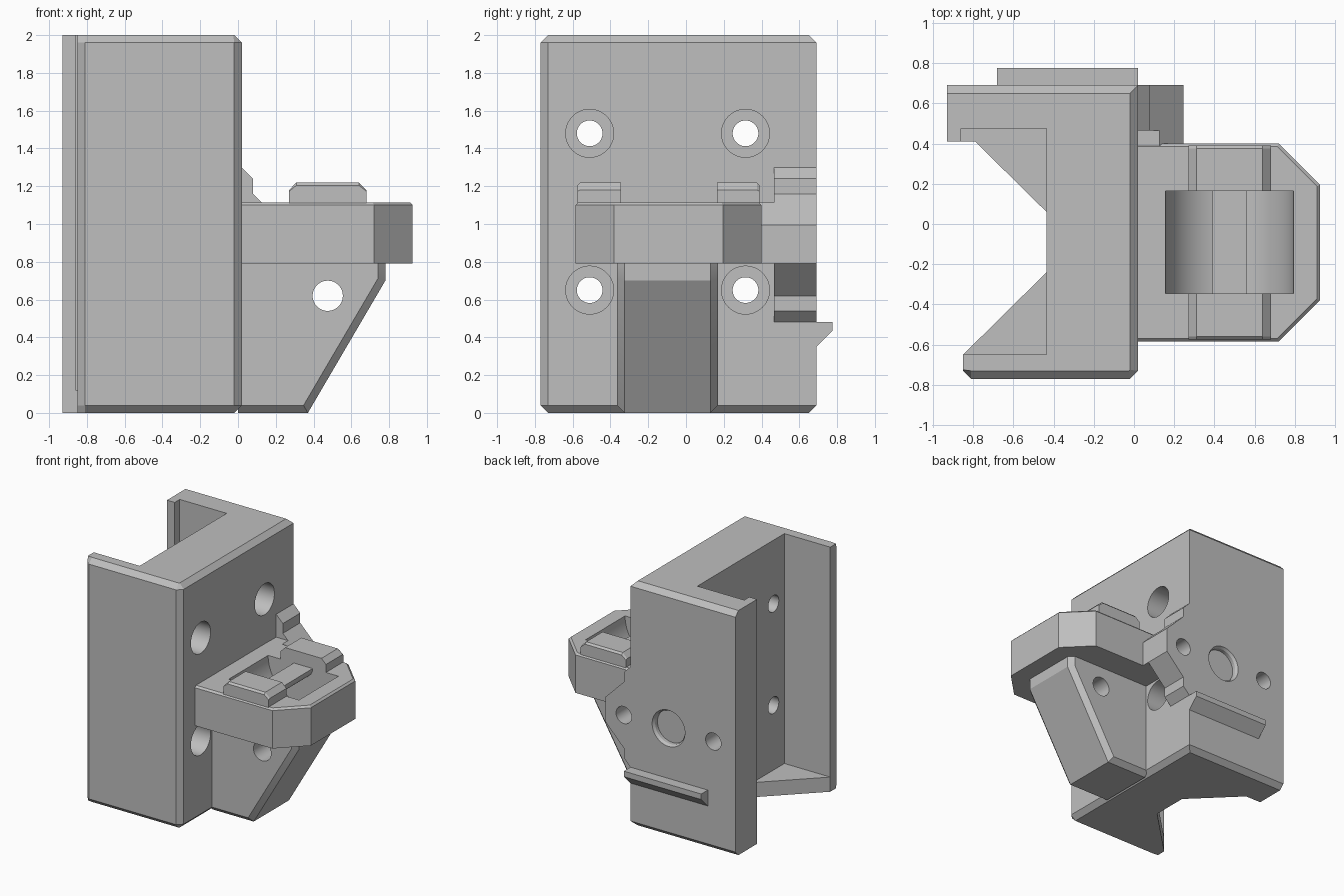
import bpy, bmesh, math
from mathutils import Vector

cube = bpy.data.objects.get("Cube")
if cube:
    bpy.data.objects.remove(cube, do_unlink=True)

grey = bpy.data.materials.new("plain grey")
grey.use_nodes = True
GREY = (0.52, 0.52, 0.52, 1)
grey.diffuse_color = GREY
grey.node_tree.nodes["Principled BSDF"].inputs["Base Color"].default_value = GREY

# maps (profile u, profile v, level) to x, y, z for each extrusion axis
PLACE = {
    "x": lambda u, v, w: (w, u, v),
    "y": lambda u, v, w: (u, w, v),
    "z": lambda u, v, w: (u, v, w),
}


def loft(name, axis, rings):
    """Solid through a list of (level, profile) rings with equal point counts."""
    bm = bmesh.new()
    loops = [[bm.verts.new(PLACE[axis](u, v, w)) for u, v in pts] for w, pts in rings]
    n = len(loops[0])
    bm.faces.new(loops[0])
    bm.faces.new(loops[-1])
    for a, b in zip(loops, loops[1:]):
        for i in range(n):
            j = (i + 1) % n
            bm.faces.new((a[i], a[j], b[j], b[i]))
    bmesh.ops.recalc_face_normals(bm, faces=bm.faces)
    mesh = bpy.data.meshes.new(name)
    bm.to_mesh(mesh)
    bm.free()
    mesh.materials.append(grey)
    obj = bpy.data.objects.new(name, mesh)
    bpy.context.collection.objects.link(obj)
    return obj


def prism(name, axis, lo, hi, pts):
    return loft(name, axis, [(lo, pts), (hi, pts)])


def arc(u, v, r, start, end, n):
    angles = [math.radians(start + (end - start) * i / n) for i in range(n + 1)]
    return [(u + r * math.cos(a), v + r * math.sin(a)) for a in angles]


def rod(axis, u, v, r, lo, hi):
    return prism("cutter", axis, lo, hi, arc(u, v, r, 0, 360, 48)[:-1])


def cut(targets, cutter):
    cutter.hide_render = True
    for obj in targets:
        mod = obj.modifiers.new("cut", "BOOLEAN")
        mod.operation = "DIFFERENCE"
        mod.solver = "EXACT"
        mod.object = cutter
        bpy.context.view_layer.objects.active = obj
        bpy.ops.object.modifier_apply(modifier=mod.name)
    bpy.data.objects.remove(cutter, do_unlink=True)


# channel body with chamfered outer edges
full = [(-.93, .69), (-.93, .2), (-.85, .2), (-.85, -.73), (-.81, -.77),
        (-.02, -.77), (.02, -.73), (.02, .69)]
inset = [(-.93, .65), (-.93, .2), (-.85, .2), (-.85, -.725), (-.81, -.73),
         (-.025, -.73), (-.02, -.725), (-.02, .65)]
body = loft("channel_body", "z", [(0, inset), (.04, full), (1.96, full), (2, inset)])

# deep pocket with a lip, and the splayed opening through its floor
cut([body], prism("cutter", "z", .12, 2.1, [
    (-1, -.65), (-.435, -.65), (-.435, .475), (-.86, .475), (-.86, .41), (-1, .41)]))
cut([body], prism("cutter", "z", -.1, .2, [
    (-1, -.65), (-.85, -.65), (-.435, -.24), (-.435, .06), (-.79, .41), (-1, .41)]))

# counterbored mounting holes
for y in (-.51, .315):
    for z in (.65, 1.48):
        cut([body], rod("x", y, z, .068, -.6, .1))
        cut([body], rod("x", y, z, .127, -.25, .1))


# platform with clipped corners
def platform_outline(d):
    return [(0, -.585 + d), (.72 - d / 2, -.585 + d), (.925 - d, -.38 + d / 2),
            (.925 - d, .195 - d / 2), (.72 - d / 2, .4 - d), (0, .4 - d)]


platform = loft("platform", "z", [(.79, platform_outline(0)), (1.1, platform_outline(0)),
                                  (1.115, platform_outline(.015))])


# raised ridges at both ends of the platform
def ridge_profile(d):
    return [(.27, 1.05), (.27, 1.18 - d / 2), (.31, 1.22 - d), (.64, 1.22 - d),
            (.68, 1.18 - d / 2), (.68, 1.05)]


for name, outer, step, inner in (("front_ridge", -.575, .015, -.345),
                                 ("back_ridge", .39, -.015, .165)):
    loft(name, "y", [(outer, ridge_profile(.015)), (outer + step, ridge_profile(0)),
                     (inner, ridge_profile(0))])

# tapered support below the platform
side = [(0, .04), (.347, .04), (.74, .71), (.74, .8), (0, .8)]
middle = [(0, 0), (.37, 0), (.78, .7), (.78, .8), (0, .8)]
support = loft("support", "y", [(-.365, side), (-.325, middle), (.13, middle), (.17, side)])
cut([support], rod("y", .475, .62, .08, -1, 1))

# curved strap channel around a central saddle
strap = arc(.475, 1.115, .318, 180, 360, 40) + arc(.475, 1.115, .085, 360, 180, 24)
strap = [(.157, 1.3)] + strap[:41] + [(.793, 1.3), (.56, 1.3)] + strap[41:] + [(.39, 1.3)]
cut([platform, support], prism("cutter", "y", -.345, .165, strap))

# side ear and its link to the platform
ear = prism("ear", "y", .465, .69, [
    (0, 1.32), (.08, 1.24), (.08, 1.16), (.245, .995), (.245, .79), (.08, .62),
    (.08, .54), (0, .46)])
prism("ear_link", "y", .38, .47, [
    (0, 1.113), (.127, 1.113), (.245, .995), (.245, .79), (0, .79)])

# screw holes and round recess in the back wall
for x in (.08, -.73):
    cut([body, ear], rod("y", x, .89, .07, .5, .8))
cut([body], rod("y", -.325, .89, .135, .64, .8))
cut([body], loft("cutter", "y", [
    (.67, arc(-.325, .89, .135, 0, 360, 48)[:-1]),
    (.70, arc(-.325, .89, .155, 0, 360, 48)[:-1])]))

# hooked rail on the back wall
prism("back_rail", "x", -.68, .02, [
    (.68, .48), (.775, .48), (.775, .435), (.69, .35), (.68, .35)])

# crisp edges with smooth bores
bpy.ops.object.select_all(action="DESELECT")
for obj in bpy.context.scene.objects:
    if obj.type == "MESH":
        obj.select_set(True)
        bpy.context.view_layer.objects.active = obj
bpy.ops.object.shade_smooth_by_angle(angle=math.radians(25))
